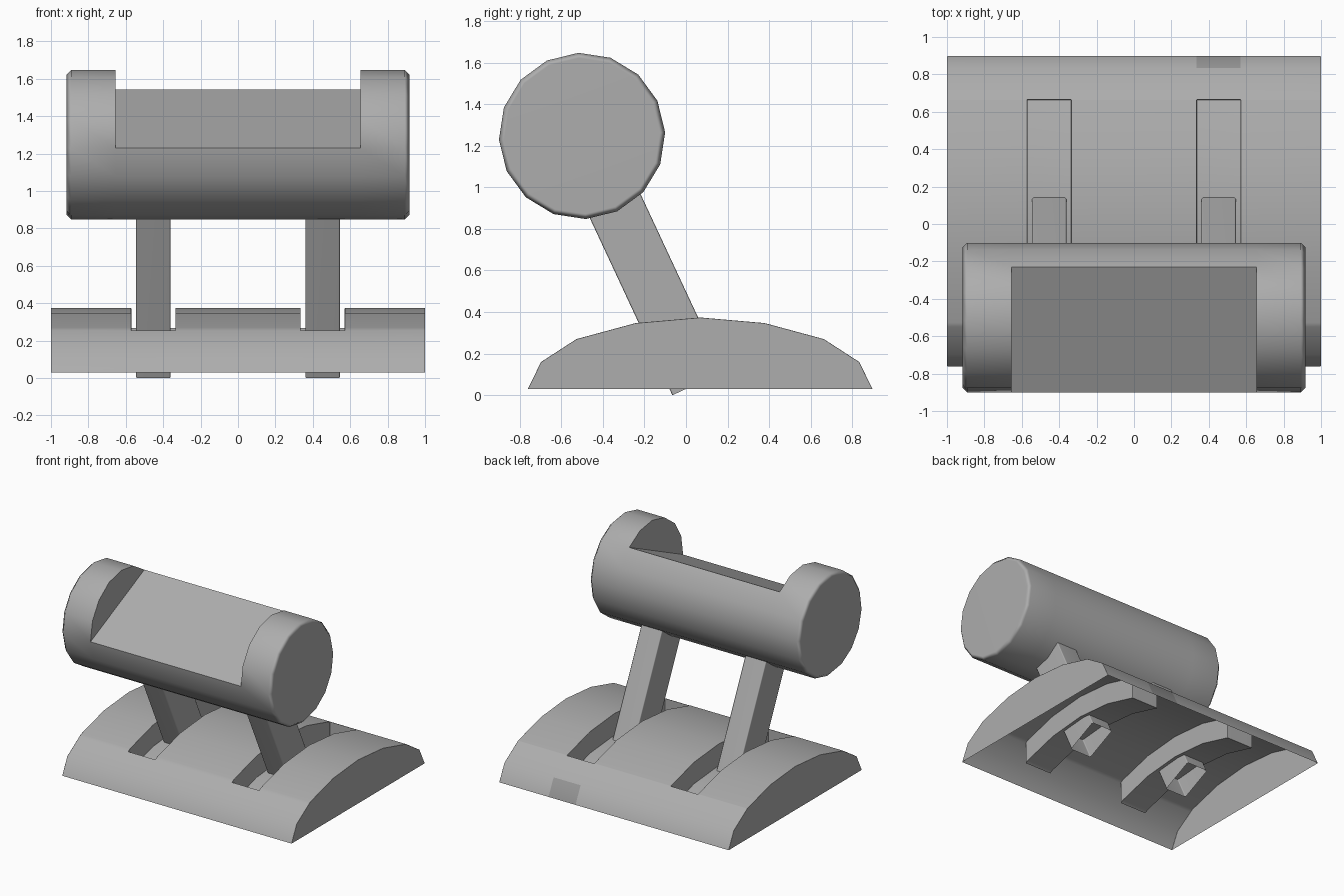
import bpy
import bmesh
from math import cos, sin, radians
from mathutils import Matrix

if "Cube" in bpy.data.objects:
    bpy.data.objects.remove(bpy.data.objects["Cube"])


def make_material(name, value):
    mat = bpy.data.materials.new(name)
    mat.use_nodes = True
    colour = (value, value, value, 1)
    mat.diffuse_color = colour
    mat.node_tree.nodes["Principled BSDF"].inputs["Base Color"].default_value = colour
    return mat


grey = make_material("medium_grey", 0.42)
dark_grey = make_material("dark_grey", 0.3)

TILT = radians(25)


def finish(name, bm, materials, bevel=0.0):
    """Turn a bmesh into a shaded object with softened hard edges."""
    bmesh.ops.recalc_face_normals(bm, faces=bm.faces)
    mesh = bpy.data.meshes.new(name)
    bm.to_mesh(mesh)
    bm.free()
    for mat in materials:
        mesh.materials.append(mat)
    ob = bpy.data.objects.new(name, mesh)
    bpy.context.collection.objects.link(ob)
    bpy.ops.object.select_all(action='DESELECT')
    ob.select_set(True)
    bpy.context.view_layer.objects.active = ob
    if bevel:
        mod = ob.modifiers.new("soft_edges", 'BEVEL')
        mod.width = bevel
        mod.limit_method = 'ANGLE'
        mod.angle_limit = radians(60)
        bpy.ops.object.modifier_apply(modifier=mod.name)
    bpy.ops.object.shade_smooth_by_angle(angle=radians(60))
    # Large faces stay flat while the narrow bevels blend
    mod = ob.modifiers.new("even_shading", 'WEIGHTED_NORMAL')
    mod.keep_sharp = True


# Base: hollow arched shell with two recessed slots
half_arch = [(0.829, 0.03), (0.765, 0.16), (0.595, 0.27), (0.31, 0.347)]
MID = 0.068
arch = [(MID - d, z) for d, z in half_arch] + [(MID, 0.374)]
arch += [(MID + d, z) for d, z in reversed(half_arch)]


def arch_height(y):
    for (y0, z0), (y1, z1) in zip(arch, arch[1:]):
        if y0 <= y <= y1:
            return z0 + (z1 - z0) * (y - y0) / (y1 - y0)


SLOT_FRONT, SLOT_BACK, SLOT_DEPTH = -0.55, 0.665, 0.17
ys = sorted([y for y, z in arch] + [SLOT_FRONT, SLOT_BACK])
zs = [arch_height(y) for y in ys]
xs = [-1, -0.57, -0.335, 0.335, 0.57, 1]
bm = bmesh.new()
top = [[bm.verts.new((x, y, z)) for y, z in zip(ys, zs)] for x in xs]
first, last = ys.index(SLOT_FRONT), ys.index(SLOT_BACK)
for i in range(len(xs) - 1):
    slot = i in (1, 3)
    for j in range(len(ys) - 1):
        if not (slot and first <= j < last):
            face = bm.faces.new((top[i][j], top[i + 1][j], top[i + 1][j + 1], top[i][j + 1]))
            # Dark panel on the back edge behind the left slot
            if i == 3 and j == len(ys) - 2:
                face.material_index = 1
    if slot:
        low = [[bm.verts.new((x, ys[j], zs[j] - SLOT_DEPTH)) for j in range(first, last + 1)]
               for x in xs[i:i + 2]]
        a, b = (top[k][first:last + 1] for k in (i, i + 1))
        for j in range(last - first):
            bm.faces.new((low[0][j], low[1][j], low[1][j + 1], low[0][j + 1]))
            for upper, lower in ((a, low[0]), (b, low[1])):
                bm.faces.new((upper[j], upper[j + 1], lower[j + 1], lower[j]))
        for j in (0, -1):
            bm.faces.new((a[j], b[j], low[1][j], low[0][j]))
for side in (top[0], top[-1]):
    bm.faces.new(side)
finish("arched_base", bm, (grey, dark_grey), 0.012)

# Handle: sixteen-sided bar with a flat notch cut across a chord
SIDES, RADIUS, CHAMFER = 16, 0.4, 0.025
NOTCH = 6
stations = [(-0.917, RADIUS - CHAMFER), (-0.917 + CHAMFER, RADIUS), (-0.655, RADIUS)]
stations += [(-x, r) for x, r in reversed(stations)]
bm = bmesh.new()
rings = []
for x, r in stations:
    angles = [TILT + radians(22.5) * (k + 1) for k in range(SIDES)]
    rings.append([bm.verts.new((x, -0.5 + r * cos(t), 1.247 + r * sin(t))) for t in angles])
for i in range(len(rings) - 1):
    p, q = rings[i], rings[i + 1]
    for k in range(SIDES):
        if i != 2 or k >= NOTCH:
            n = (k + 1) % SIDES
            bm.faces.new((p[k], p[n], q[n], q[k]))
left, right = rings[2], rings[3]
bm.faces.new((left[0], left[NOTCH], right[NOTCH], right[0]))
for ring in (left, right):
    bm.faces.new(ring[:NOTCH + 1])
for ring in (rings[0], rings[-1]):
    bm.faces.new(ring)
finish("notched_handle", bm, (grey,))

# Levers: tilted hollow bars, open at the foot
LENGTH = 1.05
for name, x in (("right_lever", -0.453), ("left_lever", 0.453)):
    bm = bmesh.new()
    bmesh.ops.create_cube(bm, size=1, matrix=Matrix.Translation((0, 0, LENGTH / 2))
                          @ Matrix.Diagonal((0.185, 0.27, LENGTH, 1)))
    foot = [f for f in bm.faces if f.calc_center_median().z < 0.01]
    bmesh.ops.delete(bm, geom=foot, context='FACES_ONLY')
    bm.transform(Matrix.Translation((x, 0.057, 0.057)) @ Matrix.Rotation(TILT, 4, 'X'))
    finish(name, bm, (grey,), 0.008)
